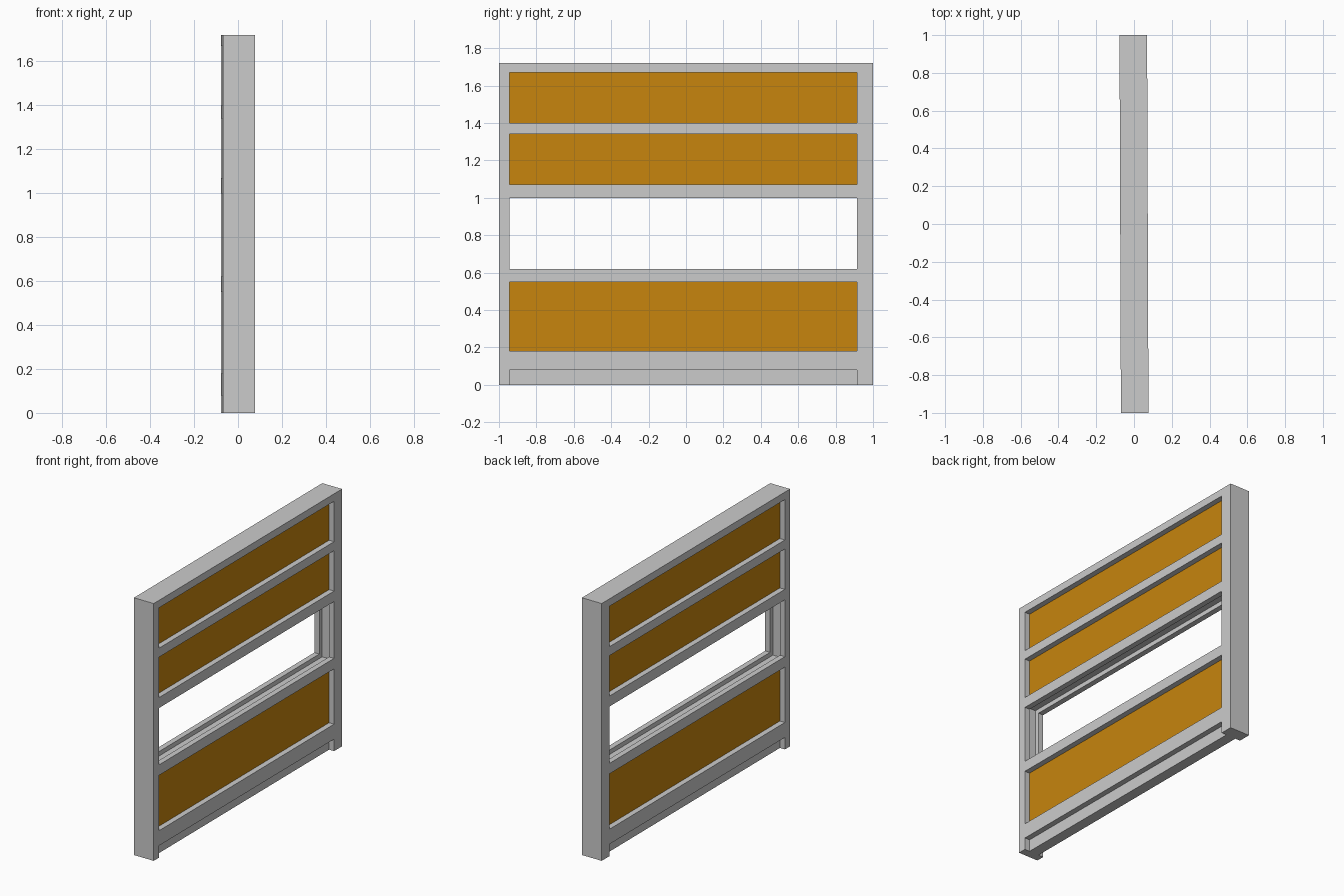
import bpy, bmesh, math
from mathutils import Matrix

if "Cube" in bpy.data.objects:
    bpy.data.objects.remove(bpy.data.objects["Cube"])

TURN = Matrix.Rotation(0.0037, 4, 'Z')   # the panel sits very slightly turned
OUT, CORE = 0.073, 0.036                 # half depth of frame and of its core
L, R = -0.945, 0.915                     # inner edges of the posts
GROOVE = 0.03                            # glazing groove round the window
RAILS = [(0.08, 0.18), (0.55, 0.62), (1.0, 1.07), (1.34, 1.40), (1.67, 1.72)]
PANELS = [(0.18, 0.55), (1.07, 1.34), (1.40, 1.67)]

XS = [-OUT, -CORE, CORE, OUT]
YS = [-1, L - GROOVE, L, R, R + GROOVE, 1]
ZS = sorted({0, 0.62 - GROOVE, 1.0 + GROOVE} | {v for r in RAILS for v in r})


def within(v, spans):
    return any(a < v < b for a, b in spans)


def solid(i, j, k):
    """True where the frame has material in grid cell i, j, k."""
    if not (0 <= i < len(XS) - 1 and 0 <= j < len(YS) - 1 and 0 <= k < len(ZS) - 1):
        return False
    y, z = (YS[j] + YS[j + 1]) / 2, (ZS[k] + ZS[k + 1]) / 2
    if i == 1:   # core layer: grooved at the window, open at the panels
        window = within(y, [(L - GROOVE, R + GROOVE)]) and 0.62 - GROOVE < z < 1 + GROOVE
        return not window and not (L < y < R and within(z, PANELS))
    return not L < y < R or within(z, RAILS)   # outer layers: posts and rails


def finish(name, bm):
    bm.transform(TURN)
    me = bpy.data.meshes.new(name)
    bm.to_mesh(me)
    bm.free()
    ob = bpy.data.objects.new(name, me)
    bpy.context.collection.objects.link(ob)
    return ob


# Frame: one solid made from the outer faces of the filled cells
bm = bmesh.new()
for i in range(len(XS) - 1):
    for j in range(len(YS) - 1):
        for k in range(len(ZS) - 1):
            if not solid(i, j, k):
                continue
            for axis in range(3):
                for side in (0, 1):
                    n = [i, j, k]
                    n[axis] += 2 * side - 1
                    if solid(*n):
                        continue
                    quad = []
                    for a, b in ((0, 0), (1, 0), (1, 1), (0, 1)):
                        c = [i, j, k]
                        c[axis] += side
                        c[(axis + 1) % 3] += a
                        c[(axis + 2) % 3] += b
                        quad.append(bm.verts.new((XS[c[0]], YS[c[1]], ZS[c[2]])))
                    bm.faces.new(quad if side else quad[::-1])
bmesh.ops.remove_doubles(bm, verts=bm.verts, dist=1e-5)
bmesh.ops.dissolve_limit(bm, angle_limit=math.radians(1), verts=bm.verts, edges=bm.edges)
finish("frame", bm)

# Infill panels between the rails
wood = bpy.data.materials.new("orange_panel")
wood.diffuse_color = (0.57, 0.235, 0.004, 1)
wood.use_nodes = True
wood.node_tree.nodes["Principled BSDF"].inputs["Base Color"].default_value = wood.diffuse_color
for n, (a, b) in enumerate(PANELS):
    bm = bmesh.new()
    bmesh.ops.create_cube(bm, size=1, matrix=Matrix.Translation((0, (L + R) / 2, (a + b) / 2))
                          @ Matrix.Diagonal((2 * CORE, R - L, b - a, 1)))
    finish(f"infill_panel_{n + 1}", bm).data.materials.append(wood)
